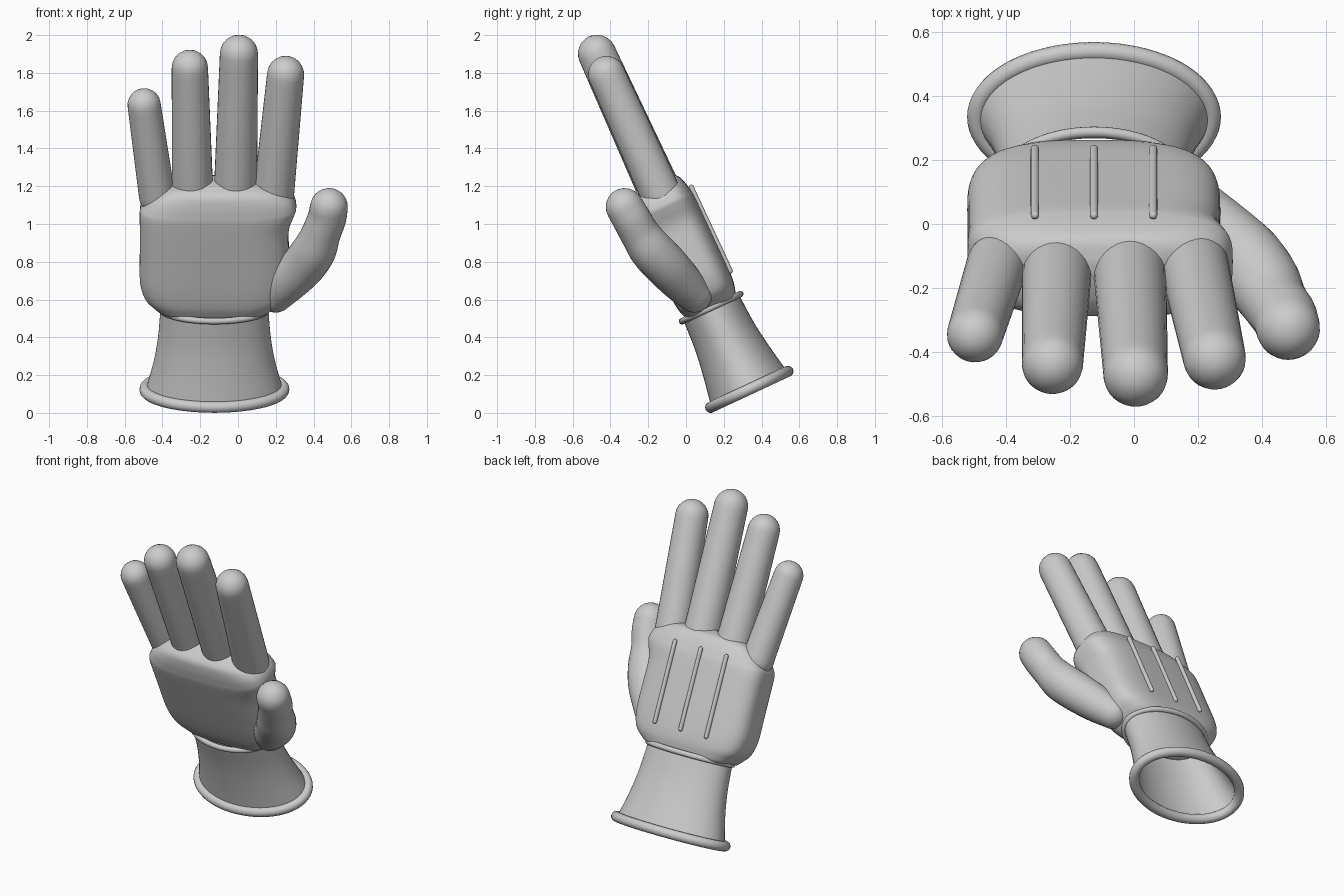
import bpy, bmesh, math
from mathutils import Vector, Matrix

if "Cube" in bpy.data.objects:
    bpy.data.objects.remove(bpy.data.objects["Cube"])

# Leaning frame: local z runs from the cuff opening to the fingertips, local y is the back of the hand
LEAN = Matrix.Translation((-0.125, 0.335, 0.125)) @ Matrix.Rotation(math.radians(25), 4, 'X')
CX = -0.125

grey = bpy.data.materials.new("glove grey")
grey.diffuse_color = (0.6, 0.6, 0.6, 1)
grey.use_nodes = True
grey.node_tree.nodes["Principled BSDF"].inputs["Base Color"].default_value = grey.diffuse_color


def finish(name, bm, matrix):
    bmesh.ops.recalc_face_normals(bm, faces=bm.faces)
    me = bpy.data.meshes.new(name)
    bm.to_mesh(me)
    bm.free()
    me.transform(matrix)
    me.materials.append(grey)
    ob = bpy.data.objects.new(name, me)
    bpy.context.collection.objects.link(ob)
    bpy.ops.object.select_all(action='DESELECT')
    bpy.context.view_layer.objects.active = ob
    ob.select_set(True)
    bpy.ops.object.shade_smooth_by_angle(angle=math.radians(40))
    return ob


def loft(name, rings, matrix, caps=True, closed=False):
    """Skin a list of point rings."""
    bm = bmesh.new()
    vr = [[bm.verts.new(p) for p in r] for r in rings]
    n = len(vr[0])
    pairs = list(zip(vr, vr[1:])) + ([(vr[-1], vr[0])] if closed else [])
    for a, b in pairs:
        for i in range(n):
            bm.faces.new((a[i], a[(i + 1) % n], b[(i + 1) % n], b[i]))
    if caps and not closed:
        bm.faces.new(vr[0])
        bm.faces.new(vr[-1])
    return finish(name, bm, matrix)


def oval(cx, hx, hy, z, power=2.0, n=64):
    pts = []
    for i in range(n):
        c, s = math.cos(2 * math.pi * i / n), math.sin(2 * math.pi * i / n)
        e = 2 / power
        pts.append(Vector((cx + hx * math.copysign(abs(c) ** e, c),
                           hy * math.copysign(abs(s) ** e, s), z)))
    return pts


def spline(values, steps):
    """Smooth interpolation through a list of vectors."""
    out = []
    for i in range(len(values) - 1):
        a, b = values[i], values[i + 1]
        p = values[i - 1] if i else a * 2 - b
        q = values[i + 2] if i + 2 < len(values) else b * 2 - a
        for k in range(steps):
            t = k / steps
            out.append(0.5 * (2 * a + (b - p) * t + (2 * p - 5 * a + 4 * b - q) * t * t
                              + (3 * a - p - 3 * b + q) * t ** 3))
    return out + [values[-1]]


def tube(name, points, matrix, steps=6, n=32):
    """Round-ended limb through (x, y, z, radius) points."""
    path = spline([Vector(p) for p in points], steps)
    cen = [p.to_3d() for p in path]
    rad = [p[3] for p in path]
    tan = [(cen[min(i + 1, len(cen) - 1)] - cen[max(i - 1, 0)]).normalized() for i in range(len(cen))]
    stations = list(zip(cen, rad, tan))
    dome = [math.radians(a) for a in (15, 30, 45, 60, 75, 86)]
    c, r, t = stations[0]
    start = [(c - t * r * math.sin(a), r * math.cos(a), t) for a in reversed(dome)]
    c, r, t = stations[-1]
    end = [(c + t * r * math.sin(a), r * math.cos(a), t) for a in dome]
    rings = []
    for c, r, t in start + stations + end:
        u = (Vector((0, 1, 0)).cross(t)).normalized()
        v = t.cross(u)
        rings.append([c + r * (u * math.cos(2 * math.pi * i / n) + v * math.sin(2 * math.pi * i / n))
                      for i in range(n)])
    return loft(name, rings, matrix)


def bead(name, hx, hy, z, r, n=72, m=14):
    """Oval rolled edge."""
    rings = []
    for i in range(n):
        a = 2 * math.pi * i / n
        c = Vector((hx * math.cos(a), hy * math.sin(a), z))
        o = Vector((hy * math.cos(a), hx * math.sin(a), 0)).normalized()
        rings.append([c + r * (o * math.cos(2 * math.pi * k / m) + Vector((0, 0, math.sin(2 * math.pi * k / m))))
                      for k in range(m)])
    return loft(name, rings, LEAN, closed=True)


# Flared hollow cuff: outer wall up, inner wall back down
outer = spline([Vector(p) for p in ((0.362, 0.222, 0.0), (0.322, 0.193, 0.16),
                                    (0.298, 0.172, 0.31), (0.285, 0.162, 0.48))], 6)
walls = [(p.x, p.y, p.z) for p in outer]
walls += [(p.x - 0.012, p.y - 0.012, p.z) for p in reversed(outer)]
loft("cuff", [oval(0, hx, hy, z) for hx, hy, z in walls], LEAN, caps=False, closed=True)
bead("cuff_hem", 0.367, 0.225, 0.0, 0.03)
bead("wrist_band", 0.285, 0.17, 0.477, 0.017)

# Palm: rounded sections given as left x, right x, half thickness, height
palm = [(-0.27, 0.02, 0.08, 0.455), (-0.40, 0.14, 0.135, 0.47), (-0.455, 0.205, 0.155, 0.51),
        (-0.497, 0.247, 0.166, 0.56), (-0.52, 0.268, 0.171, 0.65), (-0.52, 0.27, 0.172, 0.80),
        (-0.52, 0.27, 0.172, 0.95), (-0.52, 0.30, 0.171, 1.04), (-0.505, 0.308, 0.166, 1.08),
        (-0.455, 0.28, 0.153, 1.14), (-0.37, 0.20, 0.128, 1.19), (-0.22, 0.05, 0.06, 1.22)]
sections = spline([Vector(p) for p in palm], 4)
loft("palm", [oval((s[0] + s[1]) / 2 - CX, (s[1] - s[0]) / 2, s[2], s[3], 3.5) for s in sections], LEAN)

# Fingers: base x, base radius, tip x, tip radius, tip centre height
fingers = {"little_finger": (-0.428, 0.096, -0.497, 0.088, 1.652),
           "ring_finger": (-0.240, 0.110, -0.255, 0.096, 1.868),
           "middle_finger": (-0.014, 0.115, 0.005, 0.101, 1.950),
           "index_finger": (0.188, 0.108, 0.252, 0.098, 1.830)}
for name, (bx, br, tx, tr, top) in fingers.items():
    pts = []
    for f in (0, 0.33, 0.66, 1):
        pts.append((bx + (tx - bx) * f - CX, 0.012 + 0.008 * f, 1.12 + (top - 1.12) * f, br + (tr - br) * f))
    tube(name, pts, LEAN)

# Thumb with swollen joints
tube("thumb", [(0.20, 0.045, 0.625, 0.094), (0.27, -0.03, 0.70, 0.110), (0.35, -0.11, 0.785, 0.118),
               (0.405, -0.185, 0.865, 0.116), (0.44, -0.245, 0.95, 0.104), (0.47, -0.29, 1.03, 0.102),
               (0.482, -0.325, 1.09, 0.100)], Matrix.Identity(4))

# Three raised seams on the back of the hand
for i, x in enumerate((-0.31, -0.125, 0.06)):
    tube(f"back_seam_{i + 1}", [(x - CX, 0.174, 0.61, 0.013), (x - CX, 0.174, 1.10, 0.013)], LEAN, n=16)
